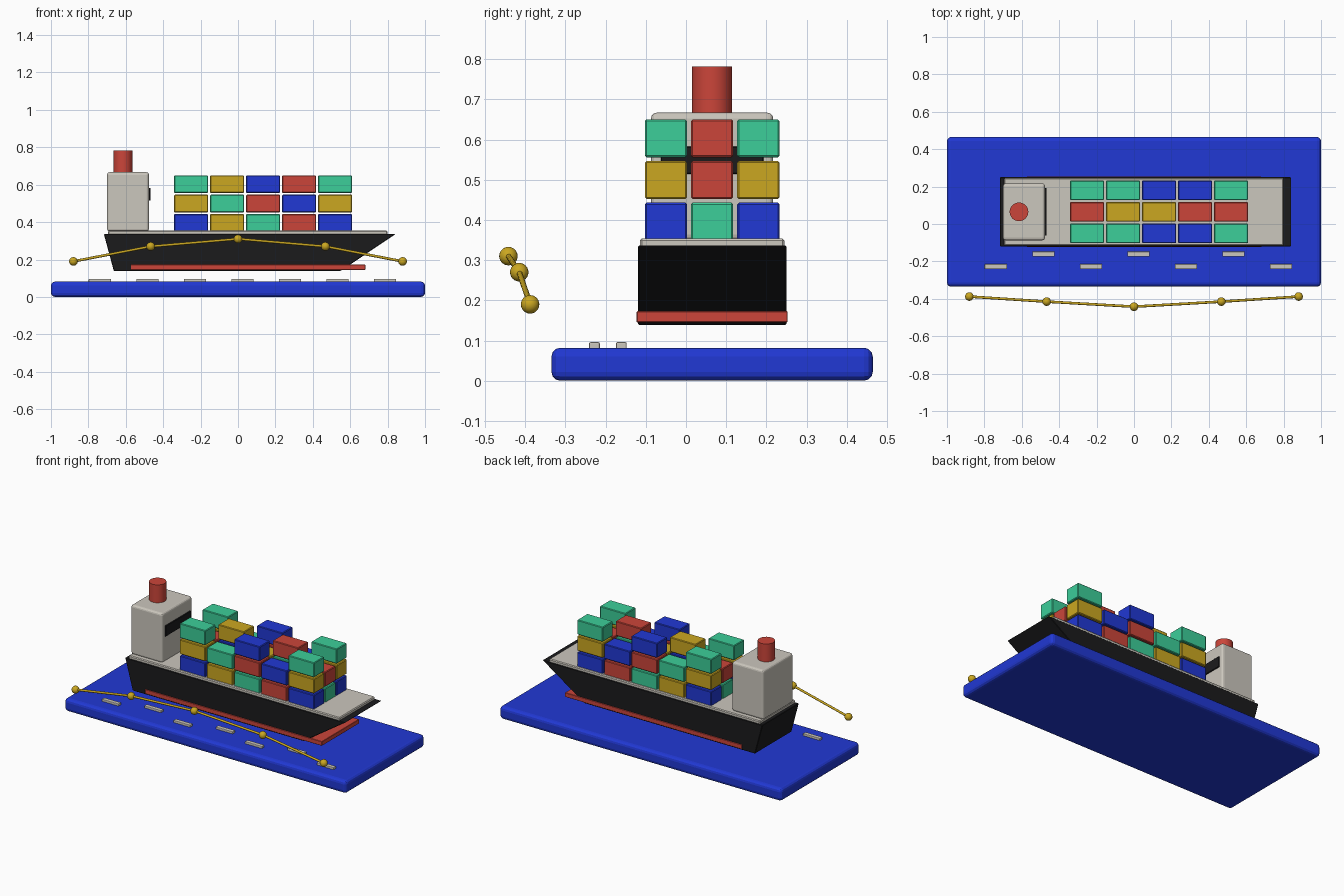
import bpy, bmesh, math
from mathutils import Vector

if "Cube" in bpy.data.objects:
    bpy.data.objects.remove(bpy.data.objects["Cube"])


def mat(name, r, g, b):
    m = bpy.data.materials.new(name)
    m.diffuse_color = (r, g, b, 1)
    m.use_nodes = True
    m.node_tree.nodes["Principled BSDF"].inputs["Base Color"].default_value = m.diffuse_color
    return m


BLUE = mat("blue", 0.015, 0.04, 0.66)
RED = mat("red", 0.60, 0.06, 0.042)
TEAL = mat("teal", 0.045, 0.62, 0.32)
GOLD = mat("gold", 0.60, 0.39, 0.015)
GREY = mat("warm grey", 0.60, 0.57, 0.51)
BLACK = mat("black", 0.011, 0.011, 0.012)
YC = 0.065  # ship centre line


def finish(bm, name, m, bevel=0, segs=1, smooth=False):
    bmesh.ops.recalc_face_normals(bm, faces=bm.faces[:])
    me = bpy.data.meshes.new(name)
    bm.to_mesh(me)
    bm.free()
    me.materials.append(m)
    ob = bpy.data.objects.new(name, me)
    bpy.context.collection.objects.link(ob)
    if bevel:
        mod = ob.modifiers.new("bevel", 'BEVEL')
        mod.width, mod.segments = bevel, segs
    if smooth:
        bpy.ops.object.select_all(action='DESELECT')
        ob.select_set(True)
        bpy.context.view_layer.objects.active = ob
        bpy.ops.object.shade_smooth_by_angle(angle=math.radians(40))
    return ob


def box(name, m, x, y, z, bevel=0.004, segs=1):
    """Box from (min, max) ranges."""
    bm = bmesh.new()
    bmesh.ops.create_cube(bm, size=1)
    for v in bm.verts:
        v.co = Vector([(r[0] + r[1]) / 2 + c * (r[1] - r[0])
                       for c, r in zip(v.co, (x, y, z))])
    return finish(bm, name, m, bevel, segs)


def mid(c, size):
    return (c - size / 2, c + size / 2)


def rod(name, m, a, b, radius, sides):
    a, b = Vector(a), Vector(b)
    bm = bmesh.new()
    bmesh.ops.create_cone(bm, cap_ends=True, segments=sides, radius1=radius,
                          radius2=radius, depth=(b - a).length)
    rot = (b - a).to_track_quat('Z', 'Y')
    for v in bm.verts:
        v.co = rot @ v.co + (a + b) / 2
    return finish(bm, name, m, smooth=True)


# sea slab and wave dashes
box("sea_base", BLUE, (-1, 1), (-0.335, 0.465), (0, 0.082), 0.022, 3)
for i in range(7):
    y = -0.161 if i % 2 else -0.228
    box(f"wave_dash_{i}", GREY, mid(-0.738 + 0.254 * i, 0.12),
        mid(y, 0.027), (0.078, 0.096), 0.004, 2)

# hull: side profile extruded across the ship
bm = bmesh.new()
profile = [(-0.717, 0.336), (0.843, 0.336), (0.548, 0.139), (-0.664, 0.139)]
face = bm.faces.new([bm.verts.new((x, YC - 0.185, z)) for x, z in profile])
ext = bmesh.ops.extrude_face_region(bm, geom=[face])["geom"]
bmesh.ops.translate(bm, vec=(0, 0.37, 0),
                    verts=[g for g in ext if isinstance(g, bmesh.types.BMVert)])
finish(bm, "hull", BLACK, 0.003)
box("waterline_band", RED, (-0.573, 0.681), mid(YC, 0.376), (0.145, 0.173), 0.002)
box("deck", GREY, (-0.695, 0.80), mid(YC, 0.36), (0.33, 0.354), 0.005)

# bridge tower, window and funnel
box("bridge_tower", GREY, (-0.70, -0.476), mid(YC, 0.304), (0.35, 0.667), 0.014, 3)
box("bridge_window", BLACK, (-0.477, -0.468), mid(YC, 0.255), (0.515, 0.583), 0.002)
rod("funnel", RED, (-0.615, YC, 0.655), (-0.615, YC, 0.782), 0.05, 32)

# containers: checkerboard of two- and three-high stacks, colours cycling
cycle = [BLUE, GOLD, TEAL, RED]
for i in range(5):
    for j in range(3):
        for k in range(3 if (i + j) % 2 == 0 else 2):
            box(f"container_{i}_{j}_{k}", cycle[(i + 2 * j + k) % 4],
                mid(-0.251 + 0.1925 * i, 0.182), mid(YC + 0.115 * (j - 1), 0.105),
                mid(0.396 + 0.1035 * k, 0.094), 0.004)

# beaded arc in front of the ship
pts = [(-0.88, -0.388, 0.19), (-0.467, -0.415, 0.27), (0, -0.442, 0.31),
       (0.467, -0.415, 0.27), (0.88, -0.388, 0.19)]
for i, p in enumerate(pts):
    bm = bmesh.new()
    bmesh.ops.create_uvsphere(bm, u_segments=20, v_segments=12, radius=0.023)
    bmesh.ops.translate(bm, vec=p, verts=bm.verts[:])
    finish(bm, f"arc_bead_{i}", GOLD, smooth=True)
for i in range(4):
    rod(f"arc_rod_{i}", GOLD, pts[i], pts[i + 1], 0.007, 12)
